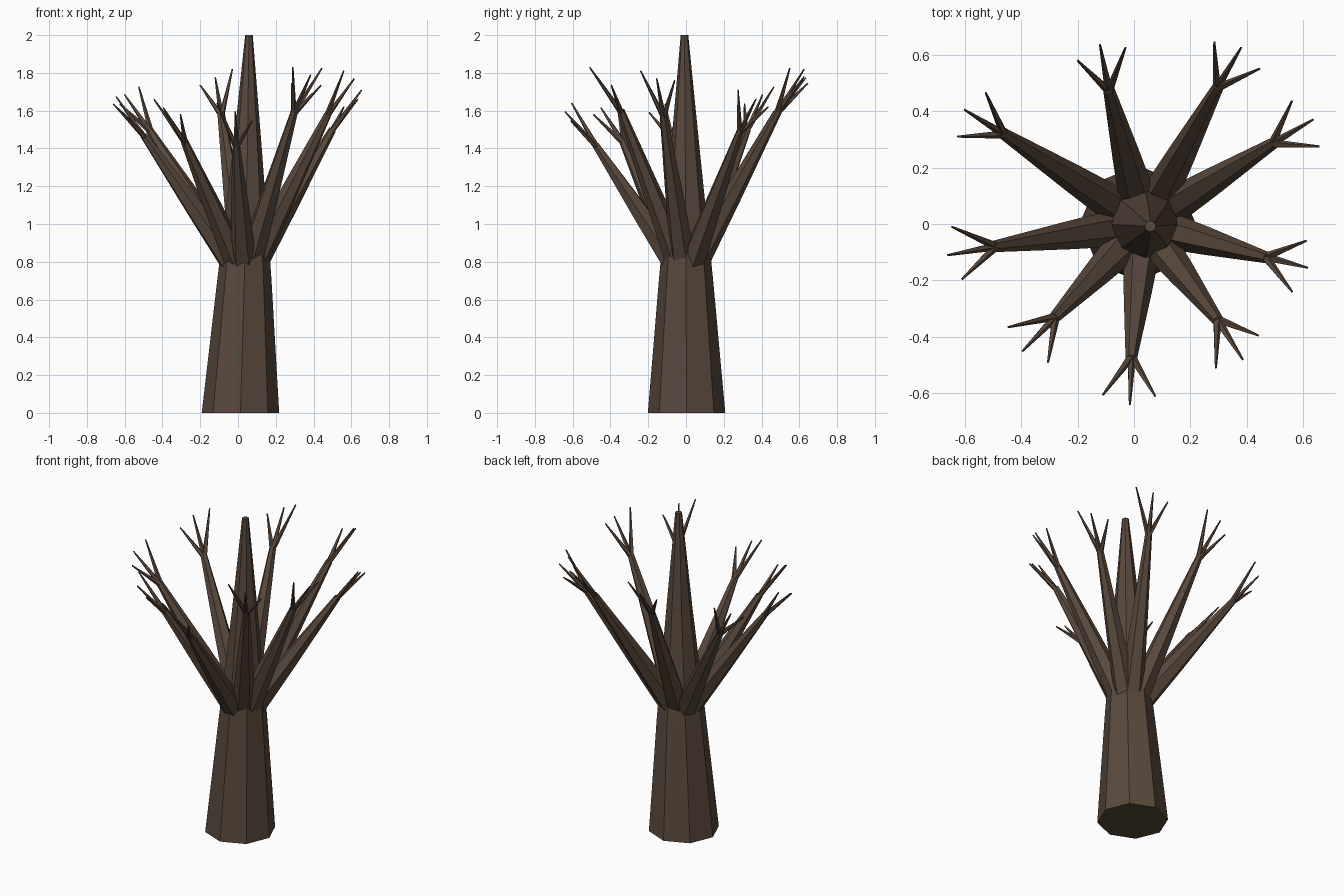
import bpy, bmesh, math
from mathutils import Vector

if "Cube" in bpy.data.objects:
    bpy.data.objects.remove(bpy.data.objects["Cube"])

bark = bpy.data.materials.new("bark")
bark.diffuse_color = (0.10, 0.066, 0.045, 1)
bark.use_nodes = True
bark.node_tree.nodes["Principled BSDF"].inputs["Base Color"].default_value = bark.diffuse_color


def add_limb(bm, path, radii, sides, level=False):
    """Tapered flat-faced tube along a path; level keeps the rings horizontal."""
    pts = [Vector(p) for p in path]
    axis = Vector((0, 0, 1)) if level else (pts[-1] - pts[0]).normalized()
    u = Vector((1, 0, 0)) if level else Vector((0, 0, 1)).cross(axis).normalized()
    v = axis.cross(u)
    rings = []
    for p, r in zip(pts, radii):
        angles = [math.tau * i / sides for i in range(sides)]
        rings.append([bm.verts.new(p + r * (math.cos(a) * u + math.sin(a) * v)) for a in angles])
    for lo, hi in zip(rings, rings[1:]):
        for i in range(sides):
            j = (i + 1) % sides
            bm.faces.new((lo[i], lo[j], hi[j], hi[i]))
    bm.faces.new(rings[0][::-1])
    bm.faces.new(rings[-1])


def finish(name, bm):
    mesh = bpy.data.meshes.new(name)
    bm.to_mesh(mesh)
    bm.free()
    mesh.materials.append(bark)
    bpy.context.collection.objects.link(bpy.data.objects.new(name, mesh))


# Trunk: slightly leaning octagonal taper
bm = bmesh.new()
add_limb(bm, [(0.013, 0.003, 0), (0.034, 0, 0.71), (0.05, -0.004, 1.4), (0.058, -0.008, 2)],
         [0.205, 0.143, 0.076, 0.02], 8, level=True)
finish("trunk", bm)

# Branches: fork point, then the tips of its three twigs
branches = [
    ((-0.09, 0.48, 1.59), (-0.20, 0.58, 1.735), (-0.12, 0.635, 1.775), (-0.03, 0.625, 1.82)),
    ((0.30, 0.49, 1.60), (0.285, 0.645, 1.745), (0.38, 0.625, 1.78), (0.445, 0.55, 1.825)),
    ((0.50, 0.29, 1.50), (0.56, 0.435, 1.62), (0.635, 0.37, 1.66), (0.655, 0.275, 1.71)),
    ((0.475, -0.12, 1.58), (0.61, -0.06, 1.76), (0.615, -0.155, 1.77), (0.56, -0.24, 1.81)),
    ((0.30, -0.345, 1.60), (0.44, -0.395, 1.735), (0.385, -0.48, 1.79), (0.29, -0.51, 1.83)),
    ((-0.01, -0.48, 1.42), (-0.11, -0.605, 1.64), (-0.015, -0.64, 1.595), (0.075, -0.61, 1.545)),
    ((-0.285, -0.335, 1.44), (-0.445, -0.365, 1.66), (-0.395, -0.45, 1.615), (-0.305, -0.49, 1.58)),
    ((-0.50, -0.08, 1.47), (-0.645, -0.01, 1.675), (-0.66, -0.11, 1.635), (-0.61, -0.195, 1.59)),
    ((-0.47, 0.325, 1.50), (-0.60, 0.405, 1.685), (-0.525, 0.465, 1.725), (-0.625, 0.31, 1.635)),
]
root = Vector((0.036, 0, 0.70))
for n, (fork, *tips) in enumerate(branches, 1):
    fork = Vector(fork)
    bm = bmesh.new()
    add_limb(bm, [root, root.lerp(fork, 0.5), fork], [0.075, 0.05, 0.02], 6)
    finish(f"branch_{n}", bm)
    bm = bmesh.new()
    for tip in tips:
        start = fork + (root - fork).normalized() * 0.02
        add_limb(bm, [start, tip], [0.016, 0.004], 5)
    finish(f"twigs_{n}", bm)
